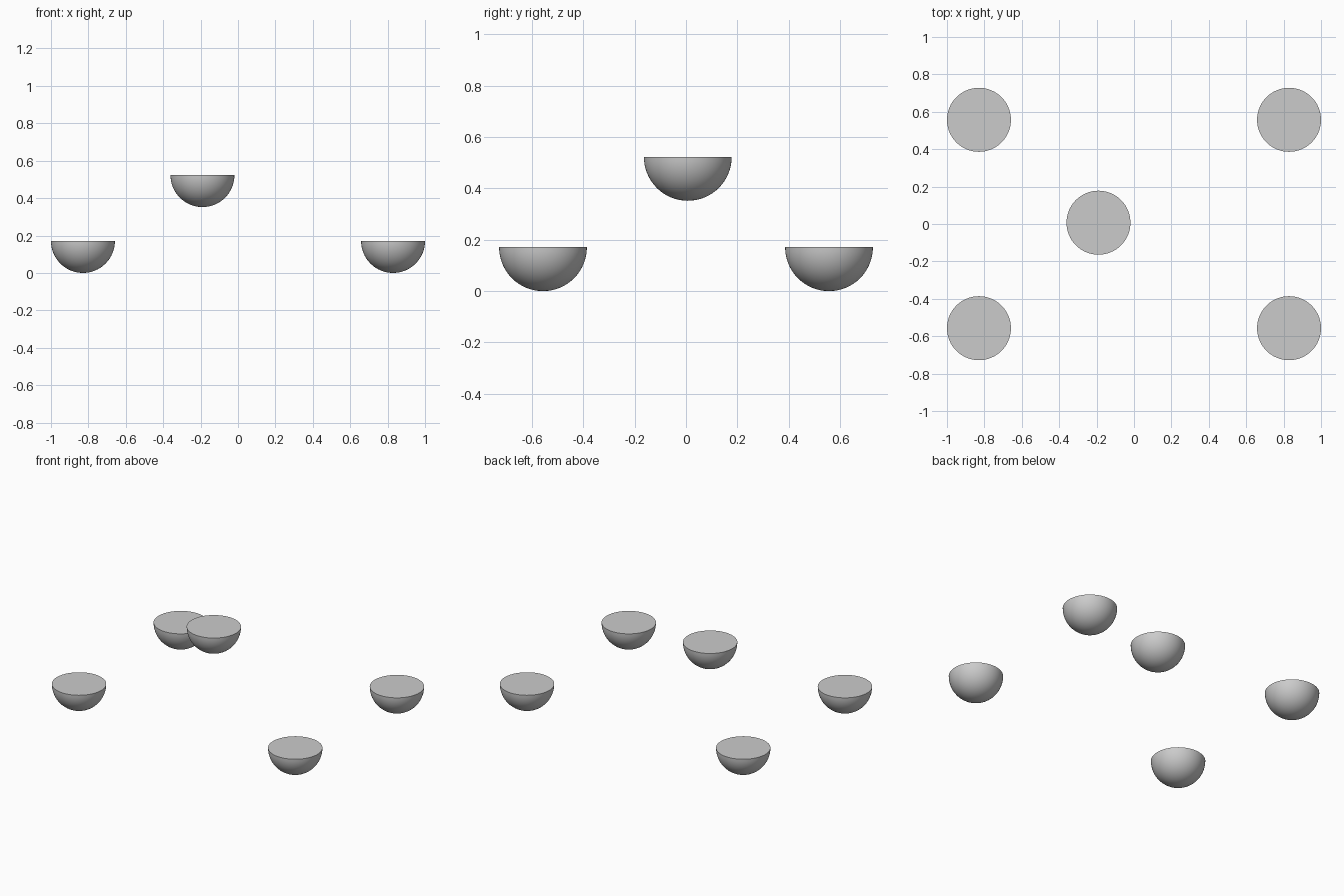
import bpy, bmesh, math

if "Cube" in bpy.data.objects:
    bpy.data.objects.remove(bpy.data.objects["Cube"])

R = 0.171          # bowl radius
X, Y = 0.829, 0.557  # corner positions


def hemisphere(name, x, y, bottom):
    # Lower half of a sphere closed by a flat disc on top
    bm = bmesh.new()
    bmesh.ops.create_uvsphere(bm, u_segments=64, v_segments=32, radius=R)
    bmesh.ops.bisect_plane(bm, geom=bm.verts[:] + bm.edges[:] + bm.faces[:],
                           dist=1e-5, plane_co=(0, 0, 0), plane_no=(0, 0, 1),
                           clear_outer=True)
    rim = [e for e in bm.edges if e.is_boundary]
    bmesh.ops.contextual_create(bm, geom=rim)
    bmesh.ops.recalc_face_normals(bm, faces=bm.faces[:])
    mesh = bpy.data.meshes.new(name)
    bm.to_mesh(mesh)
    bm.free()
    obj = bpy.data.objects.new(name, mesh)
    obj.location = (x, y, bottom + R)
    bpy.context.collection.objects.link(obj)
    # Smooth dome, sharp rim
    bpy.ops.object.select_all(action='DESELECT')
    obj.select_set(True)
    bpy.context.view_layer.objects.active = obj
    bpy.ops.object.shade_smooth_by_angle(angle=math.radians(40))
    return obj


# Four corner half-spheres
for sx, side in ((-1, "left"), (1, "right")):
    for sy, end in ((-1, "front"), (1, "back")):
        hemisphere(f"{end}_{side}_half_sphere", sx * X, sy * Y, 0)

# Raised half-sphere, left of the middle
hemisphere("raised_half_sphere", -0.19, 0.007, 0.352)
